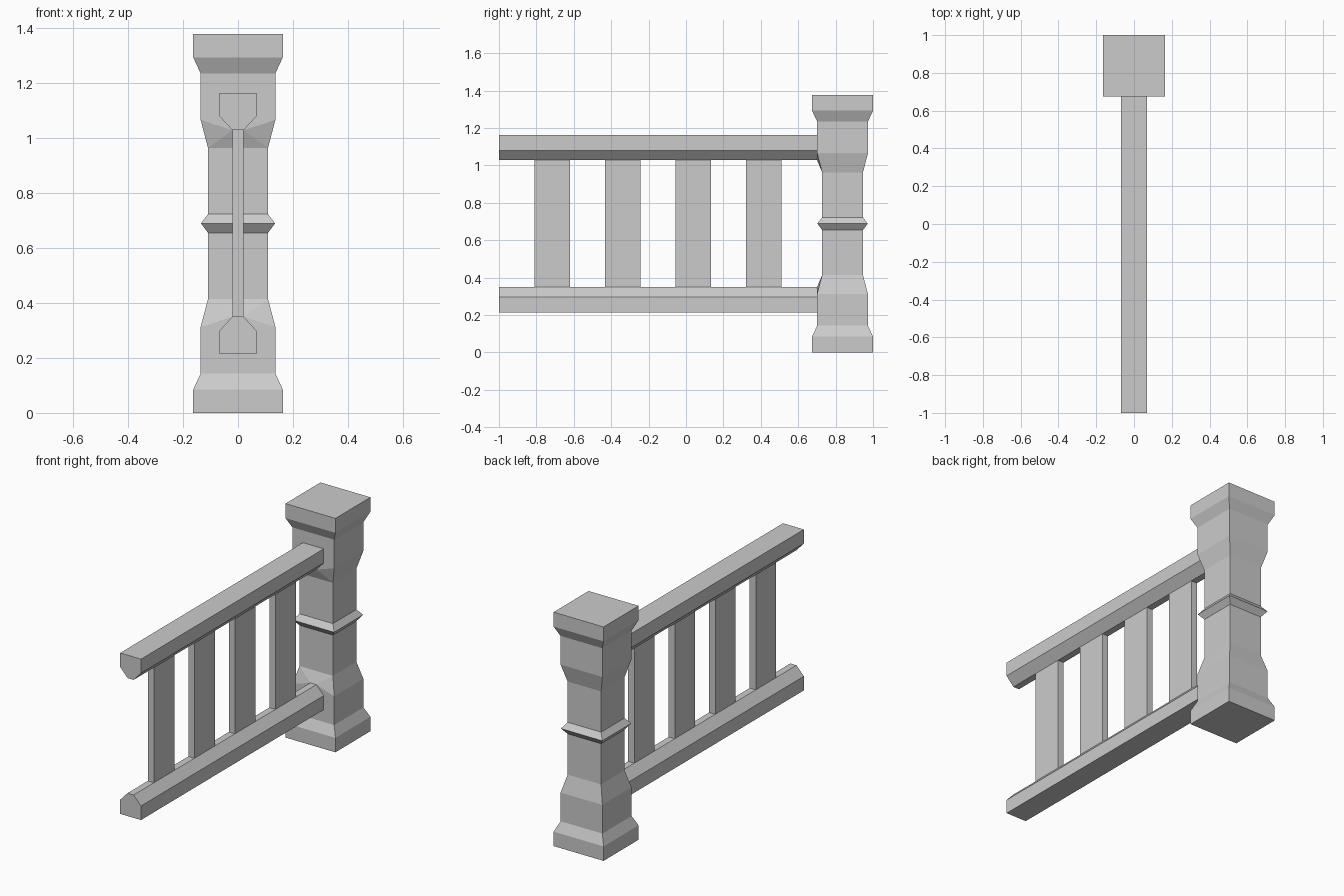
import bpy, bmesh

if "Cube" in bpy.data.objects:
    bpy.data.objects.remove(bpy.data.objects["Cube"])

H = 1.378        # total height; top half mirrors the bottom half
POST_Y = 0.837   # post centre


def finish(name, bm):
    bmesh.ops.recalc_face_normals(bm, faces=bm.faces[:])
    me = bpy.data.meshes.new(name)
    bm.to_mesh(me)
    bm.free()
    ob = bpy.data.objects.new(name, me)
    bpy.context.collection.objects.link(ob)
    return ob


def loft(name, rings):
    bm = bmesh.new()
    loops = [[bm.verts.new(p) for p in ring] for ring in rings]
    for a, b in zip(loops, loops[1:]):
        for i in range(len(a)):
            j = (i + 1) % len(a)
            bm.faces.new((a[i], a[j], b[j], b[i]))
    bm.faces.new(loops[0])
    bm.faces.new(loops[-1])
    return finish(name, bm)


# Square newel post: half width and height of each ring
lower = [(0.163, 0), (0.163, 0.085), (0.136, 0.143), (0.136, 0.312),
         (0.109, 0.415), (0.109, 0.655)]
profile = lower + [(0.135, H / 2)] + [(r, H - z) for r, z in reversed(lower)]
loft("newel_post", [[(sx * r, POST_Y + sy * r, z)
                     for sx, sy in ((-1, -1), (1, -1), (1, 1), (-1, 1))]
                    for r, z in profile])

# Chamfered rails, and the small facets joining them to the post
section = [(-0.068, 0.215), (0.068, 0.215), (0.068, 0.298),
           (0.02, 0.35), (-0.02, 0.35), (-0.068, 0.298)]
for label, flip in (("bottom", False), ("top", True)):
    def zz(z):
        return H - z if flip else z
    loft(label + "_rail", [[(x, y, zz(z)) for x, z in section]
                           for y in (-1, 0.705)])
    bm = bmesh.new()
    for x, y, z in ((0.136, 0.701, 0.312), (0.068, 0.701, 0.298),
                    (0.02, 0.701, 0.35), (0.109, 0.728, 0.415),
                    (0.02, 0.735, 0.312)):
        for s in (-1, 1):
            bm.verts.new((s * x, y, zz(z)))
    bmesh.ops.convex_hull(bm, input=bm.verts[:])
    finish(label + "_rail_joint", bm)

# Flat balusters between the rails
for i in range(4):
    y = -0.716 + i * 0.377
    loft("baluster_%d" % (i + 1),
         [[(sx * 0.02, y + sy * 0.095, z)
           for sx, sy in ((-1, -1), (1, -1), (1, 1), (-1, 1))]
          for z in (0.35, H - 0.35)])
